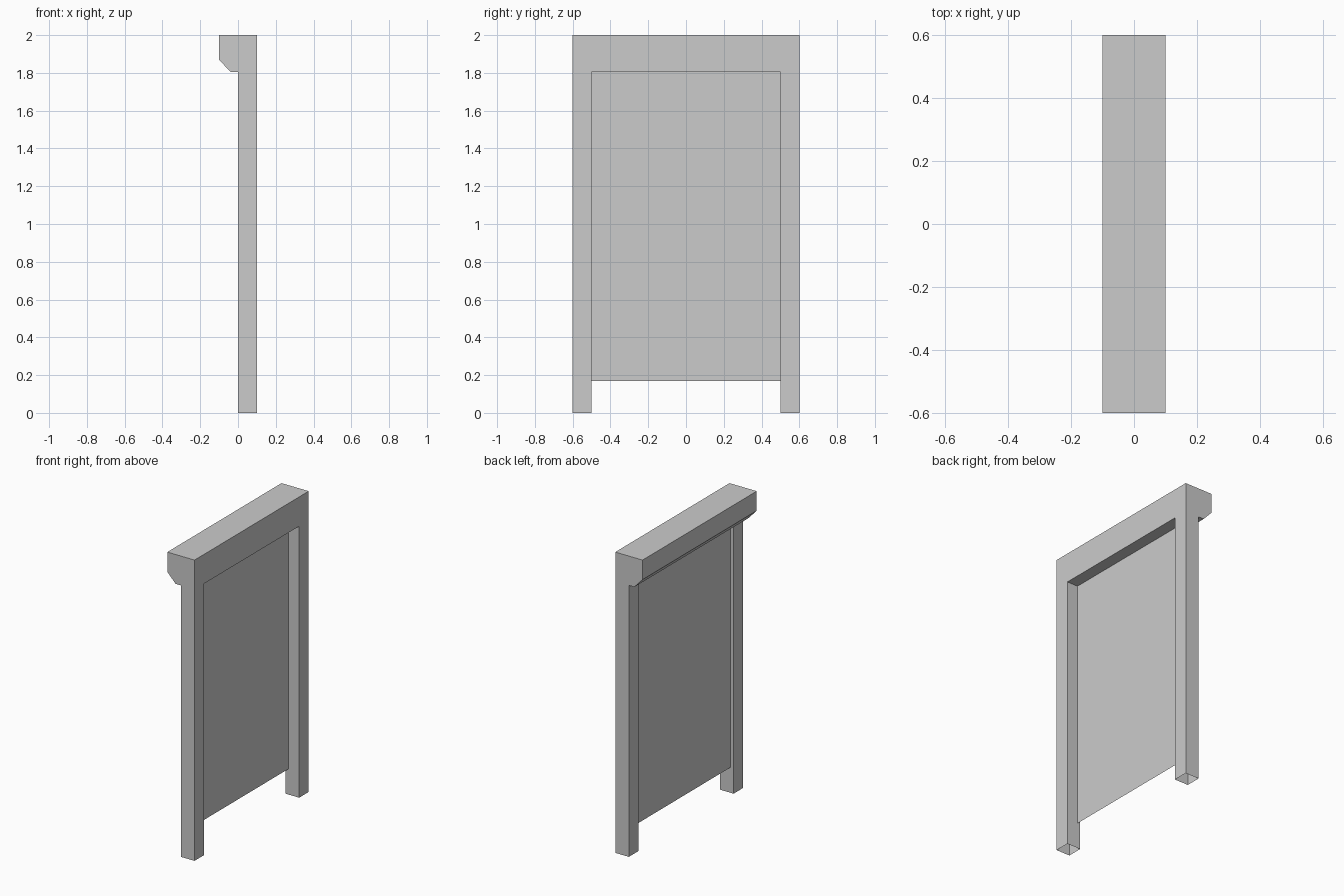
import bpy
import bmesh

if "Cube" in bpy.data.objects:
    bpy.data.objects.remove(bpy.data.objects["Cube"], do_unlink=True)

grey = bpy.data.materials.new("plain_grey")
grey.use_nodes = True
grey.diffuse_color = (0.6, 0.6, 0.6, 1)
grey.node_tree.nodes["Principled BSDF"].inputs["Base Color"].default_value = (0.6, 0.6, 0.6, 1)

HALF, INNER = 0.6, 0.5          # outer and inner half width
LINTEL_Z, PANEL_Z = 1.805, 0.17  # lintel underside, panel bottom edge
PANEL_X = 0.021


def finish(name, bm):
    mesh = bpy.data.meshes.new(name)
    bm.to_mesh(mesh)
    bm.free()
    mesh.materials.append(grey)
    obj = bpy.data.objects.new(name, mesh)
    bpy.context.collection.objects.link(obj)
    return obj


# Frame: lintel profile swept across the width, ending in the leg underside
profile = [(0.1, LINTEL_Z), (0.1, 2), (-0.1, 2), (-0.1, 1.87), (-0.04, LINTEL_Z), (0, LINTEL_Z)]
bm = bmesh.new()
rings = [[bm.verts.new((x, y, z)) for x, z in profile] for y in (-HALF, -INNER, INNER, HALF)]
count = len(profile)
for seg in range(3):
    a, b = rings[seg], rings[seg + 1]
    for i in range(count):
        if i == count - 1 and seg != 1:
            continue  # left open where the legs join
        j = (i + 1) % count
        bm.faces.new((a[i], a[j], b[j], b[i]))
bm.faces.new(rings[0])
bm.faces.new(rings[-1])

# Legs: hollow, open-bottomed, pulled down from the two openings
rims = [e for e in bm.edges if e.is_boundary]
result = bmesh.ops.extrude_edge_only(bm, edges=rims)
for v in result["geom"]:
    if isinstance(v, bmesh.types.BMVert):
        v.co.z = 0
bmesh.ops.recalc_face_normals(bm, faces=bm.faces)
bmesh.ops.dissolve_limit(bm, angle_limit=0.01, verts=bm.verts, edges=bm.edges)
finish("door_frame", bm)

# Panel: a single thin sheet between the legs
bm = bmesh.new()
corners = ((-INNER, PANEL_Z), (INNER, PANEL_Z), (INNER, LINTEL_Z), (-INNER, LINTEL_Z))
bm.faces.new([bm.verts.new((PANEL_X, y, z)) for y, z in corners])
finish("door_panel", bm)
